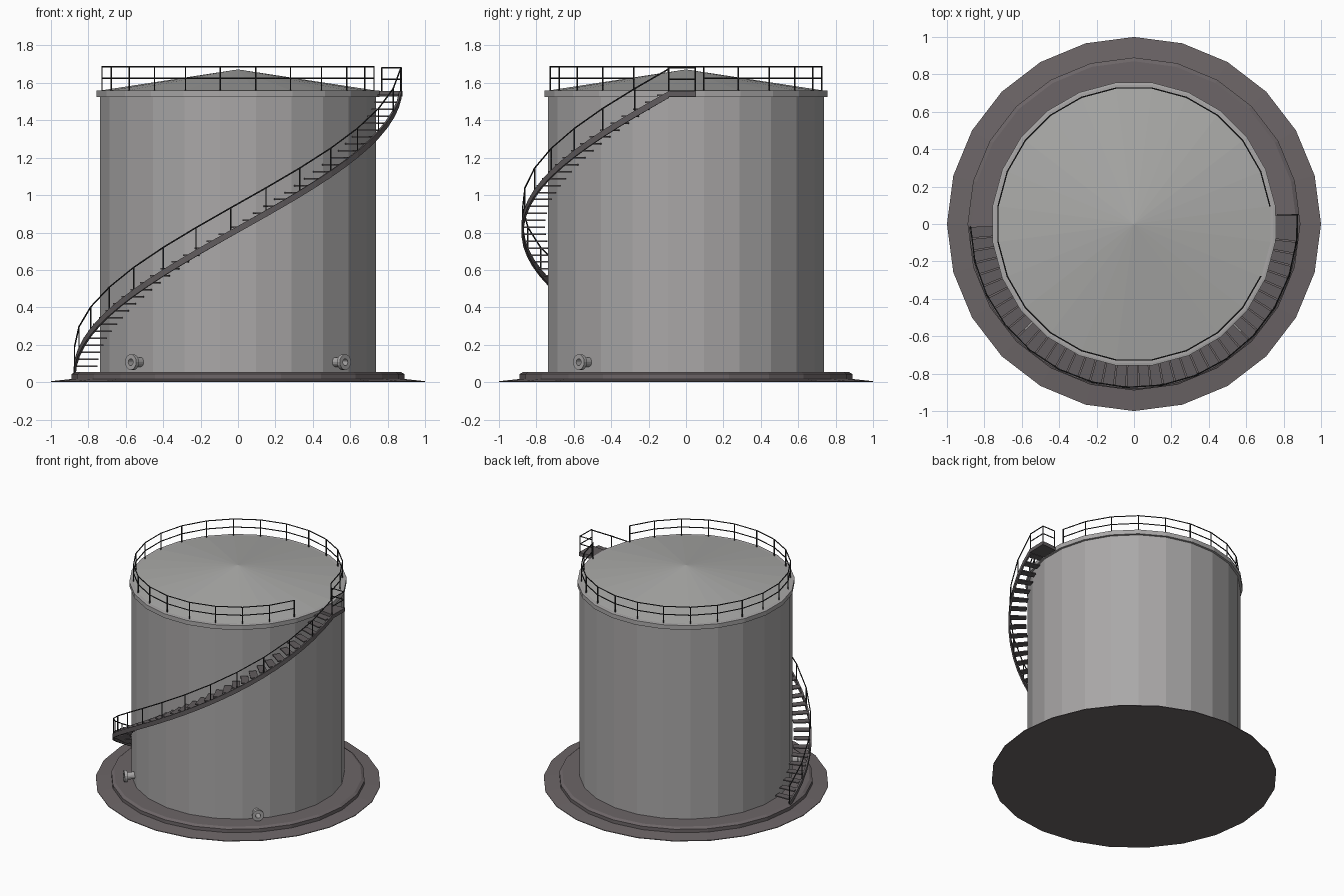
import bpy, bmesh, math
from mathutils import Vector, Matrix

if "Cube" in bpy.data.objects:
    bpy.data.objects.remove(bpy.data.objects["Cube"])


def material(name, rgb):
    m = bpy.data.materials.new(name)
    m.diffuse_color = (*rgb, 1)
    m.use_nodes = True
    m.node_tree.nodes["Principled BSDF"].inputs["Base Color"].default_value = m.diffuse_color
    return m


SHELL = material("grey_paint", (0.40, 0.39, 0.39))
ROOF = material("roof_grey", (0.40, 0.40, 0.39))
CONCRETE = material("brown_concrete", (0.15, 0.13, 0.135))
STEEL = material("stair_steel", (0.12, 0.108, 0.112))
RAIL = material("dark_rail", (0.025, 0.025, 0.026))


def finish(bm, name, mat):
    bmesh.ops.recalc_face_normals(bm, faces=bm.faces)
    me = bpy.data.meshes.new(name)
    bm.to_mesh(me)
    bm.free()
    me.materials.append(mat)
    ob = bpy.data.objects.new(name, me)
    bpy.context.collection.objects.link(ob)
    return ob


def polar(r, deg, z):
    a = math.radians(deg)
    return Vector((r * math.cos(a), r * math.sin(a), z))


def lathe(name, profile, mat, sides=24, turn=0.0, closed=False, matrix=None):
    """Revolve (radius, height) points; open profiles get end caps."""
    bm = bmesh.new()
    rings = []
    for r, z in profile:
        if r == 0:
            rings.append([bm.verts.new((0, 0, z))] * sides)
        else:
            rings.append([bm.verts.new(polar(r, turn + 360 * i / sides, z)) for i in range(sides)])
    pairs = list(zip(rings, rings[1:])) + ([(rings[-1], rings[0])] if closed else [])
    for lo, hi in pairs:
        for i in range(sides):
            j = (i + 1) % sides
            bm.faces.new(list(dict.fromkeys((lo[i], lo[j], hi[j], hi[i]))))
    if not closed:
        for ring in (rings[0], rings[-1]):
            if len(set(ring)) > 1:
                bm.faces.new(ring)
    if matrix:
        bm.transform(matrix)
    return finish(bm, name, mat)


def bar(bm, a, b, r=0.004):
    d = b - a
    m = Matrix.Translation((a + b) / 2) @ d.to_track_quat('Z', 'Y').to_matrix().to_4x4()
    bmesh.ops.create_cone(bm, cap_ends=True, segments=6, radius1=r, radius2=r,
                          depth=d.length + r, matrix=m)


def sector(bm, r0, r1, a0, a1, z0, z1, rise=0.0):
    """Block between two radii and two angles; rise lifts the far end."""
    near = [bm.verts.new(polar(r, a0, z)) for r, z in ((r0, z0), (r1, z0), (r1, z1), (r0, z1))]
    far = [bm.verts.new(polar(r, a1, z + rise)) for r, z in ((r0, z0), (r1, z0), (r1, z1), (r0, z1))]
    bm.faces.new(near)
    bm.faces.new(far[::-1])
    for i in range(4):
        j = (i + 1) % 4
        bm.faces.new((near[i], near[j], far[j], far[i]))


# Foundation: sloping apron and raised pad
lathe("ground_apron", [(1.0, 0), (1.0, 0.005), (0.89, 0.017)], CONCRETE)
lathe("foundation_pad", [(0.89, 0.01), (0.89, 0.043), (0.87, 0.055)], CONCRETE)

# Tank shell, top rim and shallow cone roof
lathe("tank_shell", [(0.745, 0.05), (0.745, 1.55)], SHELL, turn=7.5)
lathe("top_rim", [(0.762, 1.525), (0.762, 1.558), (0.75, 1.56)], SHELL, turn=7.5)
lathe("cone_roof", [(0.75, 1.558), (0, 1.672)], ROOF, turn=7.5)

# Flanged nozzles near the bottom
for side, ang in (("left", 225), ("right", 315)):
    m = (Matrix.Translation((0, 0, 0.107)) @ Matrix.Rotation(math.radians(ang), 4, 'Z')
         @ Matrix.Rotation(math.pi / 2, 4, 'Y'))
    lathe(side + "_nozzle", [(0.018, 0.73), (0.026, 0.73), (0.026, 0.79), (0.042, 0.79),
                             (0.042, 0.812), (0.018, 0.812)], SHELL, 16, closed=True, matrix=m)

# Roof guard rail, open where the stair arrives
bm = bmesh.new()
for k in range(23):
    a = 7.5 + 15 * k
    bar(bm, polar(0.733, a, 1.55), polar(0.733, a, 1.687))
    if k < 22:
        for z in (1.625, 1.687):
            bar(bm, polar(0.733, a, z), polar(0.733, a + 15, z))
finish(bm, "roof_guard_rail", RAIL)

# Spiral stair along the front: stringer, treads, handrail
A0, A1, Z0, Z1 = 181.0, 354.0, 0.055, 1.54
R = 0.88


def stair_z(a):
    return Z0 + (Z1 - Z0) * (a - A0) / (A1 - A0)


bm = bmesh.new()
N = 28
step = (A1 - A0) / N
for i in range(N):
    a = A0 + i * step
    z = stair_z(a)
    sector(bm, R - 0.012, R, a, a + step, z - 0.02, z + 0.016, (Z1 - Z0) / N)
finish(bm, "stair_stringer", STEEL)

bm = bmesh.new()
N = 40
step = (A1 - A0) / N
for i in range(N):
    a = A0 + i * step
    z = stair_z(a + step / 2)
    sector(bm, 0.755, R - 0.01, a, a + step * 0.9, z + 0.008, z + 0.016)
finish(bm, "stair_treads", STEEL)

bm = bmesh.new()
N = 14
step = (A1 - A0) / N
RR = R - 0.006
for i in range(N + 1):
    a = A0 + i * step
    z = stair_z(a)
    bar(bm, polar(RR, a, z), polar(RR, a, z + 0.135))
    if i < N:
        bar(bm, polar(RR, a, z + 0.135), polar(RR, a + step, stair_z(a + step) + 0.135))
finish(bm, "stair_handrail", RAIL)

# Landing and its rails
bm = bmesh.new()
sector(bm, 0.75, R, 354, 363.5, 1.528, 1.556)
finish(bm, "stair_landing", STEEL)

bm = bmesh.new()
corners = [polar(RR, 354, 0), polar(RR, 363.2, 0), polar(0.77, 363.6, 0)]
for p in corners[1:]:
    bar(bm, p + Vector((0, 0, 1.55)), p + Vector((0, 0, 1.68)))
for p, q in zip(corners, corners[1:]):
    for z in (1.62, 1.68):
        bar(bm, p + Vector((0, 0, z)), q + Vector((0, 0, z)))
finish(bm, "landing_rail", RAIL)
